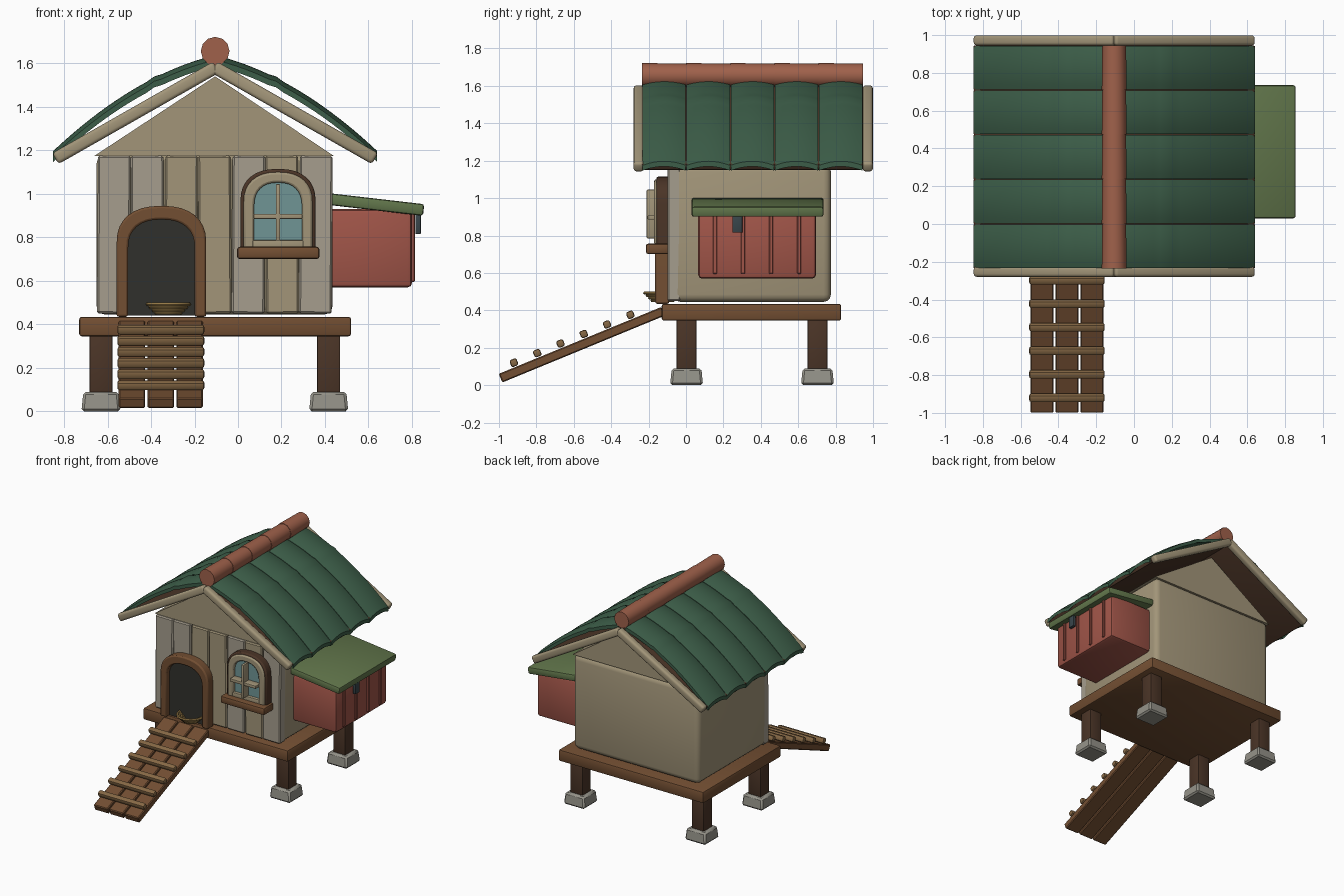
import bpy, bmesh, math
from mathutils import Vector, Matrix

if "Cube" in bpy.data.objects:
    bpy.data.objects.remove(bpy.data.objects["Cube"])

def mat(name, *rgb):
    m = bpy.data.materials.new(name)
    m.diffuse_color = (*rgb, 1)
    m.use_nodes = True
    m.node_tree.nodes["Principled BSDF"].inputs["Base Color"].default_value = m.diffuse_color
    return m

CREAM = mat("cream", .36, .30, .19)
PALE = mat("pale_plank", .38, .34, .27)
WOOD = mat("wood", .17, .077, .032)
DARK = mat("dark_wood", .07, .035, .02)
RUNG = mat("light_wood", .24, .14, .06)
GREEN = mat("tile_green", .045, .11, .065)
LID = mat("lid_green", .12, .18, .07)
RED = mat("red", .35, .09, .065)
TERRA = mat("terracotta", .35, .12, .07)
GLASS = mat("glass", .16, .30, .30)
STONE = mat("stone", .30, .29, .25)
BLACK = mat("dark_inside", .03, .03, .025)
SLATE = mat("slate", .04, .06, .07)
STRAW = mat("straw", .30, .19, .06)

def finish(bm, name, m):
    bmesh.ops.recalc_face_normals(bm, faces=bm.faces)
    me = bpy.data.meshes.new(name)
    bm.to_mesh(me)
    bm.free()
    me.materials.append(m)
    ob = bpy.data.objects.new(name, me)
    bpy.context.collection.objects.link(ob)
    return ob

def box(name, x, y, z, m, bevel=.01, seg=2, roty=0, rotx=0, taper=1):
    """Bevelled box from (min, max) ranges, turned about its centre."""
    bm = bmesh.new()
    bmesh.ops.create_cube(bm, size=1)
    for v in bm.verts:
        k = taper if v.co.z > 0 else 1
        v.co = Vector((v.co.x * (x[1] - x[0]) * k, v.co.y * (y[1] - y[0]) * k, v.co.z * (z[1] - z[0])))
    if bevel:
        bmesh.ops.bevel(bm, geom=bm.edges[:], offset=bevel, segments=seg, profile=.5, affect='EDGES')
    c = Vector((sum(x) / 2, sum(y) / 2, sum(z) / 2))
    bm.transform(Matrix.Translation(c) @ Matrix.Rotation(roty, 4, 'Y') @ Matrix.Rotation(rotx, 4, 'X'))
    return finish(bm, name, m)

def beam(name, p, q, w, t, m, bevel):
    """Bar from p to q in a plane of constant y, w deep in y and t thick."""
    p, q = Vector(p), Vector(q)
    d, c = q - p, (p + q) / 2
    h = d.length / 2
    return box(name, (c.x - h, c.x + h), (c.y - w / 2, c.y + w / 2), (c.z - t / 2, c.z + t / 2),
               m, bevel, 3, roty=-math.atan2(d.z, d.x))

def arch(cx, hw, z0, top, rise, n=16):
    pts = [(cx - hw, z0)]
    for i in range(n + 1):
        a = math.pi * (1 - i / n)
        c, s = math.cos(a), math.sin(a)
        pts.append((cx + hw * math.copysign(abs(c) ** .85, c), top - rise + rise * abs(s) ** .85))
    return pts + [(cx + hw, z0)]

def extrude(name, outline, y0, y1, m):
    bm = bmesh.new()
    f = bm.faces.new([bm.verts.new((x, y0, z)) for x, z in outline])
    r = bmesh.ops.extrude_face_region(bm, geom=[f])
    bmesh.ops.translate(bm, vec=(0, y1 - y0, 0), verts=[v for v in r['geom'] if isinstance(v, bmesh.types.BMVert)])
    return finish(bm, name, m)

def arch_frame(name, outer, inner, y0, y1, m):
    """Arch standing on two feet, with a bevelled outline."""
    ob = extrude(name, outer + inner[::-1], y0, y1, m)
    b = ob.modifiers.new("bevel", 'BEVEL')
    b.width, b.segments, b.limit_method, b.angle_limit = .01, 2, 'ANGLE', math.radians(50)
    return ob

# Stilts, stone feet and platform
CX = -.105
for i, x in enumerate((-.63, .417)):
    for j, y in enumerate((.003, .703)):
        box(f"leg_{i}{j}", (x - .053, x + .053), (y - .053, y + .053), (.06, .36), DARK, .006)
        box(f"stone_foot_{i}{j}", (x - .09, x + .09), (y - .088, y + .088), (0, .09), STONE, .012, 1, taper=.9)
box("platform", (-.73, .52), (-.13, .83), (.345, .435), WOOD, .012)

# House body, front planks and gable
box("house_body", (-.65, .435), (-.07, .775), (.445, 1.18), CREAM, .04, 3)
w = 1.083 / 7
for i in range(7):
    x = -.648 + i * w
    box(f"front_plank_{i}", (x + .002, x + w - .002), (-.10, -.03), (.45, 1.175),
        CREAM if i in (2, 3, 5) else PALE, .008, 1, roty=.006 * (-1) ** i)
extrude("gable", [(-.66, 1.175), (.44, 1.175), (CX, 1.54)], -.085, .77, CREAM)

# Roof: flat deck, arched tile strips, barge boards and ridge
Y0, Y1 = -.235, .945
STEP = (Y1 - Y0) / 5
for s, side in ((-1, "left"), (1, "right")):
    beam(f"roof_deck_{side}", (CX, .355, 1.583), (CX + s * .735, .355, 1.165), Y1 - Y0, .035, DARK, .004)
    for y, end in ((-.253, "front"), (.972, "back")):
        beam(f"barge_board_{end}_{side}", (CX - s * .005, y, 1.583), (CX + s * .735, y, 1.162), .054, .058, CREAM, .016)
    for k in range(5):
        bm = bmesh.new()
        nu, nv = 20, 8
        g = []
        for a in range(nu + 1):
            t = a / nu
            lap = .007 if .3 < t < .38 else 0
            row = []
            for b in range(nv + 1):
                v = b / nv
                z = 1.608 - .433 * t + .24 * t * (1 - t) + .088 * v * (1 - v) + lap
                row.append(bm.verts.new((CX + s * (.03 + .715 * t), Y0 + STEP * (k + .01 + .98 * v), z)))
            g.append(row)
        for a in range(nu):
            for b in range(nv):
                bm.faces.new((g[a][b], g[a + 1][b], g[a + 1][b + 1], g[a][b + 1]))
        for f in bm.faces:
            f.normal_update()
        r = bmesh.ops.extrude_face_region(bm, geom=bm.faces[:] )
        bmesh.ops.translate(bm, vec=(0, 0, -.028), verts=[v for v in r['geom'] if isinstance(v, bmesh.types.BMVert)])
        finish(bm, f"roof_tile_{side}_{k}", GREEN)
for k in range(5):
    bm = bmesh.new()
    bmesh.ops.create_cone(bm, cap_ends=True, segments=12, radius1=.066, radius2=.063, depth=STEP)
    bm.transform(Matrix.Translation((CX, Y0 + STEP * (k + .5), 1.656)) @ Matrix.Rotation(-math.pi / 2, 4, 'X'))
    finish(bm, f"ridge_tile_{k}", TERRA)

# Door
DX = -.352
arch_frame("door_frame", arch(DX, .206, .435, .945, .17), arch(DX, .153, .435, .882, .13), -.165, -.09, WOOD)
extrude("door_opening", arch(DX, .16, .44, .89, .13), -.125, -.09, BLACK)

# Straw nest in the doorway
for i in range(4):
    bm = bmesh.new()
    R, n, k = .055 + .013 * i, 24, 6
    ring = [[bm.verts.new(((R + .01 * math.cos(b * math.tau / k)) * math.cos(a * math.tau / n),
                           (R + .01 * math.cos(b * math.tau / k)) * math.sin(a * math.tau / n),
                           .01 * math.sin(b * math.tau / k))) for b in range(k)] for a in range(n)]
    for a in range(n):
        for b in range(k):
            bm.faces.new((ring[a][b], ring[(a + 1) % n][b], ring[(a + 1) % n][(b + 1) % k], ring[a][(b + 1) % k]))
    bm.transform(Matrix.Translation((-.32, -.125, .453 + .013 * i)))
    finish(bm, f"nest_ring_{i}", STRAW)

# Window
WX = .184
arch_frame("window_surround", arch(WX, .173, .74, 1.115, .15), arch(WX, .15, .74, 1.09, .13), -.158, -.09, DARK)
arch_frame("window_frame", arch(WX, .158, .75, 1.10, .14), arch(WX, .11, .75, 1.052, .11), -.17, -.09, CREAM)
box("window_bottom_rail", (.06, .31), (-.168, -.10), (.745, .787), CREAM, .004)
extrude("window_glass", arch(WX, .12, .76, 1.06, .11), -.145, -.09, GLASS)
box("window_bar_vertical", (WX - .01, WX + .01), (-.21, -.14), (.785, 1.045), CREAM, .004)
box("window_bar_horizontal", (WX - .112, WX + .112), (-.205, -.14), (.885, .908), CREAM, .004)
box("window_sill", (-.005, .375), (-.215, -.09), (.70, .757), WOOD, .014)

# Nest box with battens, sloping lid and latch
box("nest_box", (.40, .80), (.065, .695), (.57, .93), RED, .02)
for i in range(4):
    y = .155 + .15 * i
    box(f"nest_box_batten_{i}", (.79, .813), (y - .011, y + .011), (.595, .91), RED, .004, 1)
box("nest_box_lid", (.415, .855), (.03, .735), (.924, .978), LID, .012, roty=.115)
box("lid_latch", (.815, .841), (.248, .302), (.815, .92), SLATE, .005)

# Ramp planks and rungs
ANG = math.atan2(.36, .875)
for i, x in enumerate((-.4875, -.355, -.2225)):
    box(f"ramp_plank_{i}", (x - .061, x + .061), (-1.027, -.087), (.191, .241), WOOD, .006, 1, rotx=ANG)
for i in range(6):
    y = -.92 + .1245 * i
    z = .12 + .0512 * i
    box(f"ramp_rung_{i}", (-.555, -.155), (y - .02, y + .02), (z - .02, z + .02), RUNG, .011, 2, rotx=ANG)

# Smooth shading with sharp edges kept
bpy.ops.object.select_all(action='SELECT')
bpy.context.view_layer.objects.active = bpy.data.objects["house_body"]
bpy.ops.object.shade_smooth_by_angle(angle=math.radians(35))
